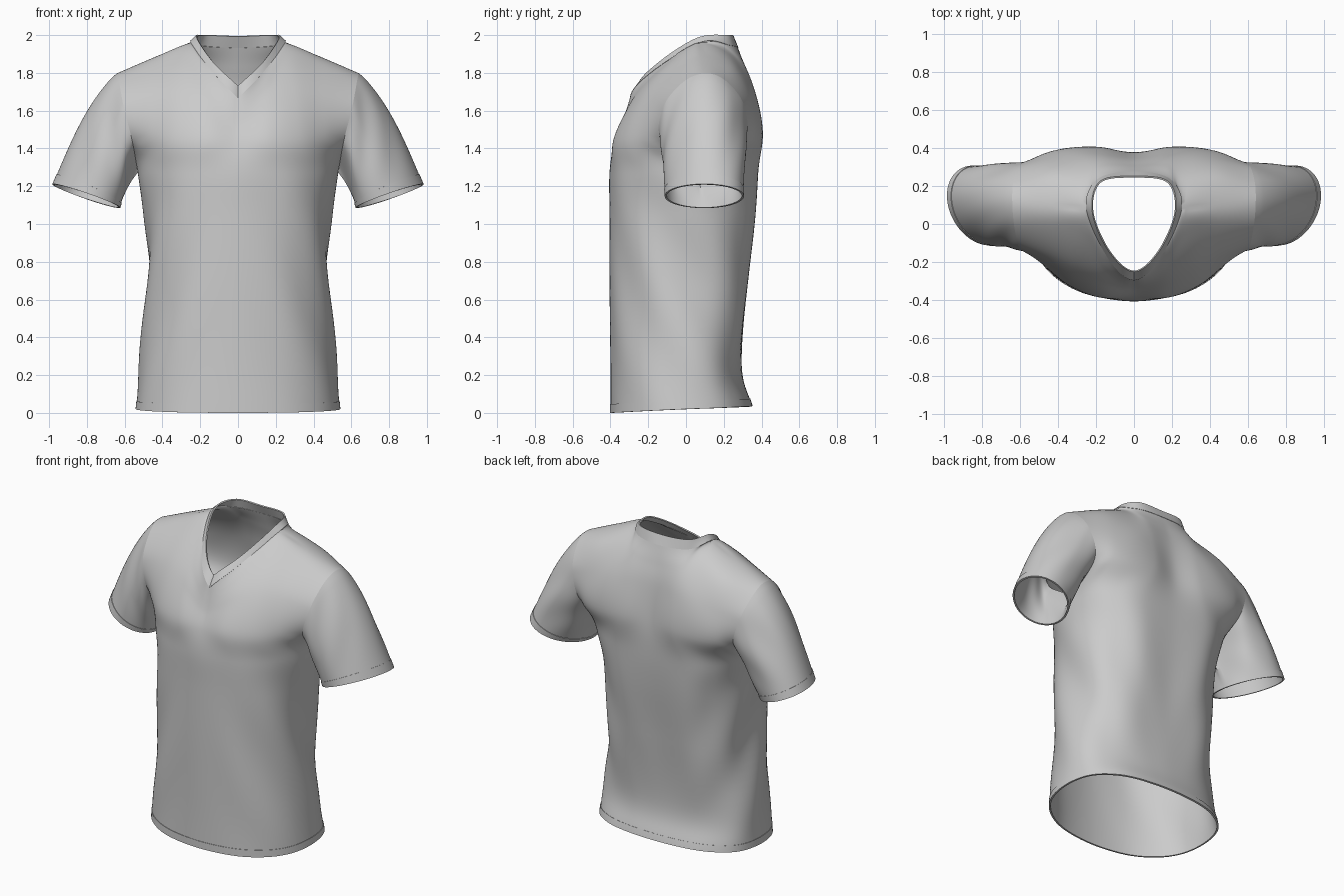
import bpy, bmesh
from math import sin, cos, pi, atan2, exp
from mathutils import Vector as V

if "Cube" in bpy.data.objects:
    bpy.data.objects.remove(bpy.data.objects["Cube"])


def clamp(x):
    return max(0.0, min(1.0, x))


def spline(p, t):
    # Catmull-Rom through p[1:-1]; the first and last points only set end tangents
    i = min(int(t), len(p) - 4)
    f = t - i
    a, b, c, d = p[i:i + 4]
    return 0.5 * (2 * b + (c - a) * f + (2 * a - 5 * b + 4 * c - d) * f ** 2
                  + (3 * b - a - 3 * c + d) * f ** 3)


# Lower body rings: height, half width, front y, side y, back y
RINGS = [(.02, .54, -.40, .00, .35), (.25, .522, -.40, .00, .295), (.70, .48, -.405, -.02, .35),
         (1.05, .495, -.405, .01, .388), (1.27, .53, -.405, .06, .402)]
ANGLES = [0, .42, .82, 1.2, pi / 2]

# Upper body rows above the armpit, from the centre out to the armhole
N, S, T = (.25, .08, 1.962), (.445, .095, 1.882), (.64, .11, 1.798)
FRONT_TOP = [
    [(0, -.382, 1.42), (.17, -.383, 1.44), (.33, -.325, 1.45), (.46, -.23, 1.45), (.56, -.13, 1.44)],
    [(0, -.338, 1.53), (.16, -.305, 1.62), (.30, -.23, 1.69), (.45, -.17, 1.67), (.605, -.12, 1.62)],
    [(0, -.313, 1.605), (.15, -.24, 1.725), (.27, -.07, 1.87), (.45, -.03, 1.825), (.63, -.01, 1.755)],
    [(0, -.295, 1.665), (.135, -.18, 1.805), N, S, T]]
BACK_TOP = [
    [(0, .374, 1.47), (.18, .405, 1.47), (.34, .40, 1.46), (.47, .365, 1.45), (.555, .30, 1.44)],
    [(0, .345, 1.70), (.17, .365, 1.70), (.30, .36, 1.70), (.45, .345, 1.66), (.605, .31, 1.62)],
    [(0, .31, 1.83), (.17, .305, 1.85), (.27, .24, 1.89), (.45, .25, 1.825), (.635, .22, 1.75)],
    [(0, .275, 1.935), (.19, .235, 1.945), N, S, T]]


def make_panel(upper, back):
    cols = []
    for j, a in enumerate(ANGLES):
        col = []
        for z, w, yf, ys, yb in RINGS:
            y, e = (yb, .8) if back else (yf, .9)
            hem = (.015 if back else -.02) * cos(a) if z < .1 else 0
            dip = -.025 if back and j == 0 and z > .5 else 0
            col.append(V((w * sin(a) ** e, ys + (y - ys) * max(cos(a), 0) ** e + dip, z + hem)))
        cols.append(col + [V(row[j]) for row in upper])
    return cols


FRONT, BACK = make_panel(FRONT_TOP, False), make_panel(BACK_TOP, True)


def column(panel, other, j, v):
    def one(p, q):
        end = q[j][-2] if j >= 2 else 2 * p[j][-1] - p[j][-2]
        return spline([2 * p[j][0] - p[j][1]] + p[j] + [end], v)
    if j == 4 and v <= 4:
        return (one(panel, other) + one(other, panel)) / 2
    return one(panel, other)


def row_point(panel, other, u, v):
    c = [column(panel, other, j, v) for j in range(5)]
    k = clamp((v - 4) / 4)
    inner = V((-c[1].x, c[1].y, c[1].z + 2 * k * (c[0].z - c[1].z)))
    outer = column(other, panel, 3, v).lerp(2 * c[4] - c[3], clamp(v - 4))
    return spline([inner] + c + [outer], u)


def neck(pts, s):
    # Neckline: V point at s=0, centre back at s=4
    a, b, d = pts[0], pts[1], pts[3]
    return spline([V((-b.x, b.y, 2 * a.z - b.z))] + pts + [V((-d.x, d.y, d.z))], s)


OUTER_NECK = [V(p) for p in FRONT_TOP[-1][:3] + BACK_TOP[-1][1::-1]]
INNER_NECK = [V(p) for p in [(0, -.25, 1.73), (.13, -.145, 1.855), (.218, .06, 1.985),
                             (.18, .222, 2.0), (0, .25, 1.995)]]


def body(panel, u, v):
    other = BACK if panel is FRONT else FRONT
    p = row_point(panel, other, u, v)
    w = clamp(v - 7) ** 2
    if w > 0:
        if u <= 2:
            q = neck(OUTER_NECK, u if panel is FRONT else 4 - u)
        else:
            i = min(int(u), 3)
            q = panel[i][-1].lerp(panel[i + 1][-1], u - i)
        p = p + w * (q - row_point(panel, other, u, 8))
    # Diagonal drape folds around the waist
    ang = atan2(p.x, -p.y)
    fade = sin(pi * clamp(p.z / 1.35))
    d = 1 + .024 * sin(7 * ang + 8 * p.z) * sin(ang) ** 2 * fade
    return V((p.x * d, p.y * d, p.z))


def sleeve(t, k):
    # k: 0 armpit, 4 shoulder tip, 8 armpit again round the back
    phi = pi * k / 4
    a = column(FRONT, BACK, 4, 4 + k) if k <= 4 else column(BACK, FRONT, 4, 12 - k)
    side, fore = V((.172, 0, .063)), V((-.045, -.207, 0))
    cuff = V((.803, .097, 1.148)) - side * cos(phi) + fore * sin(phi)
    out = V((-.9 * cos(phi), -.5 * sin(phi), -.45 * cos(phi)))
    puff = sin(pi * t ** .75) * (.014 - .024 * cos(phi))
    fold = .014 * sin(5 * phi + 7 * t) * sin(phi) ** 2 * sin(pi * t) * exp(-t)
    return a.lerp(cuff, t) + out * (puff + fold)


def grid(bm, fn, us, vs, flip=False):
    vert = [[bm.verts.new(fn(u, v)) for v in vs] for u in us]
    for i in range(len(us) - 1):
        for j in range(len(vs) - 1):
            f = [vert[i][j], vert[i + 1][j], vert[i + 1][j + 1], vert[i][j + 1]]
            bm.faces.new(f[::-1] if flip else f)


def steps(a, b, n):
    return [a + (b - a) * i / n for i in range(n + 1)]


def finish(name, bm, thick, offset=-1):
    bmesh.ops.remove_doubles(bm, verts=bm.verts, dist=1e-4)
    me = bpy.data.meshes.new(name)
    bm.to_mesh(me)
    bm.free()
    ob = bpy.data.objects.new(name, me)
    bpy.context.collection.objects.link(ob)
    ob.modifiers.new("mirror", 'MIRROR')
    sol = ob.modifiers.new("cloth", 'SOLIDIFY')
    sol.thickness, sol.offset = thick, offset
    bpy.ops.object.select_all(action='DESELECT')
    ob.select_set(True)
    bpy.context.view_layer.objects.active = ob
    bpy.ops.object.convert(target='MESH')
    bpy.ops.object.shade_smooth_by_angle(angle=.8)


# Body: front and back panels, and the hem band around the bottom
for name, us, vs, thick, off in [("shirt_body", steps(0, 4, 36), steps(0, 8, 72), .008, -1),
                                 ("hem_band", steps(0, 4, 36), steps(0, .2, 2), .003, 1)]:
    bm = bmesh.new()
    grid(bm, lambda u, v: body(FRONT, u, v), us, vs)
    grid(bm, lambda u, v: body(BACK, u, v), us, vs, True)
    finish(name, bm, thick, off)

# Sleeves and their cuff bands
for name, ts, thick, off in [("sleeves", steps(0, 1, 24), .008, -1),
                             ("cuff_bands", steps(.92, 1, 2), .003, 1)]:
    bm = bmesh.new()
    grid(bm, sleeve, ts, steps(0, 8, 72))
    finish(name, bm, thick, off)

# Collar band from the neck seam to the opening
bm = bmesh.new()
grid(bm, lambda s, w: neck(OUTER_NECK, s).lerp(neck(INNER_NECK, s), w), steps(0, 4, 48), steps(0, 1, 4))
finish("collar", bm, .009, -.6)
